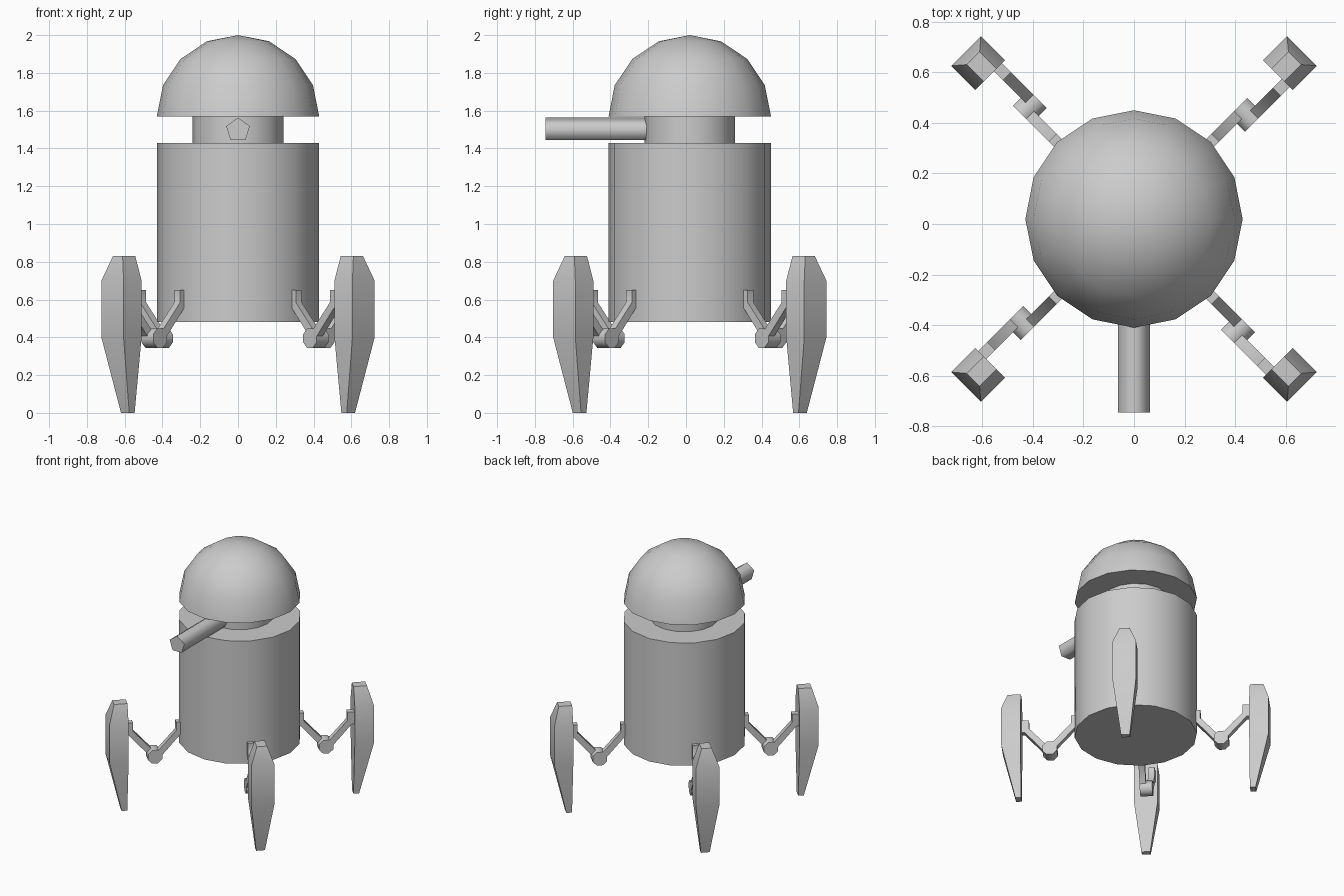
import bpy, bmesh, math
from mathutils import Matrix, Vector

if "Cube" in bpy.data.objects:
    bpy.data.objects.remove(bpy.data.objects["Cube"])

CY = 0.02          # y of the body axis
grey = bpy.data.materials.new("light_grey")
grey.diffuse_color = (0.6, 0.6, 0.6, 1)
grey.use_nodes = True
grey.node_tree.nodes["Principled BSDF"].inputs["Base Color"].default_value = grey.diffuse_color


def finish(name, bm, angle):
    bmesh.ops.recalc_face_normals(bm, faces=bm.faces)
    me = bpy.data.meshes.new(name)
    bm.to_mesh(me)
    bm.free()
    me.materials.append(grey)
    ob = bpy.data.objects.new(name, me)
    bpy.context.collection.objects.link(ob)
    bpy.ops.object.select_all(action='DESELECT')
    ob.select_set(True)
    bpy.context.view_layer.objects.active = ob
    bpy.ops.object.shade_smooth_by_angle(angle=math.radians(angle))
    return ob


def loft(bm, rings):
    """Skin a stack of equal-length point rings and cap both ends."""
    vs = [[bm.verts.new(p) for p in ring] for ring in rings]
    n = len(vs[0])
    for a, b in zip(vs, vs[1:]):
        for i in range(n):
            j = (i + 1) % n
            bm.faces.new((a[i], a[j], b[j], b[i]))
    bm.faces.new(vs[0])
    bm.faces.new(vs[-1])


def circle(r, z, n=16):
    return [Vector((r * math.cos(2 * math.pi * i / n),
                    CY + r * math.sin(2 * math.pi * i / n), z)) for i in range(n)]


def cylinder(name, r, z0, z1):
    bm = bmesh.new()
    loft(bm, [circle(r, z0), circle(r, z1)])
    finish(name, bm, 50)


# Body and neck
cylinder("body", 0.43, 0.48, 1.43)
cylinder("neck", 0.24, 1.43, 1.57)

# Domed head with a flat underside
bm = bmesh.new()
bmesh.ops.create_uvsphere(bm, u_segments=16, v_segments=8, radius=0.43)
bmesh.ops.bisect_plane(bm, geom=bm.verts[:] + bm.edges[:] + bm.faces[:], dist=1e-4,
                       plane_co=(0, 0, 0), plane_no=(0, 0, -1), clear_outer=True)
bmesh.ops.holes_fill(bm, edges=[e for e in bm.edges if e.is_boundary])
bmesh.ops.translate(bm, verts=bm.verts, vec=(0, CY, 1.57))
finish("dome", bm, 60)

# Five-sided barrel pointing forward
bm = bmesh.new()
penta = [(0.066 * math.sin(2 * math.pi * i / 5), 0.066 * math.cos(2 * math.pi * i / 5))
         for i in range(5)]
loft(bm, [[Vector((x, y, 1.497 + z)) for x, z in penta] for y in (-0.745, -0.19)])
finish("barrel", bm, 75)

# Legs are built along +x (radial), then turned to each diagonal
KNEE_R, KNEE_Z = 0.605, 0.395
ARM = [(0.40, 0.65), (0.455, 0.65), (0.455, 0.585), (0.585, 0.44),
       (0.555, 0.405), (0.425, 0.555), (0.40, 0.555)]
KNEE = [(KNEE_R + 0.055 * math.cos(math.pi * (i + .5) / 4),
         KNEE_Z + 0.055 * math.sin(math.pi * (i + .5) / 4)) for i in range(8)]
# foot sections: height, half width, outer radius
FOOT = [(0, 0.031, 0.845), (0.40, 0.083, 0.94), (0.70, 0.083, 0.94), (0.83, 0.036, 0.90)]
FOOT_IN = 0.805


def plate(bm, outline, t0, t1):
    loft(bm, [[Vector((r, t, z)) for r, z in outline] for t in (t0, t1)])


def place(name, bm, turn, angle):
    bmesh.ops.transform(bm, matrix=turn, verts=bm.verts)
    finish(name, bm, angle)


for k, tag in enumerate(("back_right", "back_left", "front_left", "front_right")):
    turn = Matrix.Translation((0, CY, 0)) @ Matrix.Rotation(math.radians(45 + 90 * k), 4, 'Z')

    # inner arm: shoulder to knee
    bm = bmesh.new()
    plate(bm, ARM, -0.022, 0.022)
    plate(bm, KNEE, -0.022, 0.022)
    place("inner_arm_" + tag, bm, turn, 50)

    # outer arm: mirrored, beside the inner one, knee to foot
    bm = bmesh.new()
    plate(bm, [(2 * KNEE_R - r, z) for r, z in ARM], -0.067, -0.022)
    plate(bm, KNEE, -0.067, -0.022)
    place("outer_arm_" + tag, bm, turn, 50)

    # tapered foot with a flat inner side
    bm = bmesh.new()
    loft(bm, [[Vector(p) for p in ((FOOT_IN, -w, z), (ro, -w, z), (ro, w, z), (FOOT_IN, w, z))]
              for z, w, ro in FOOT])
    place("foot_" + tag, bm, turn, 30)
